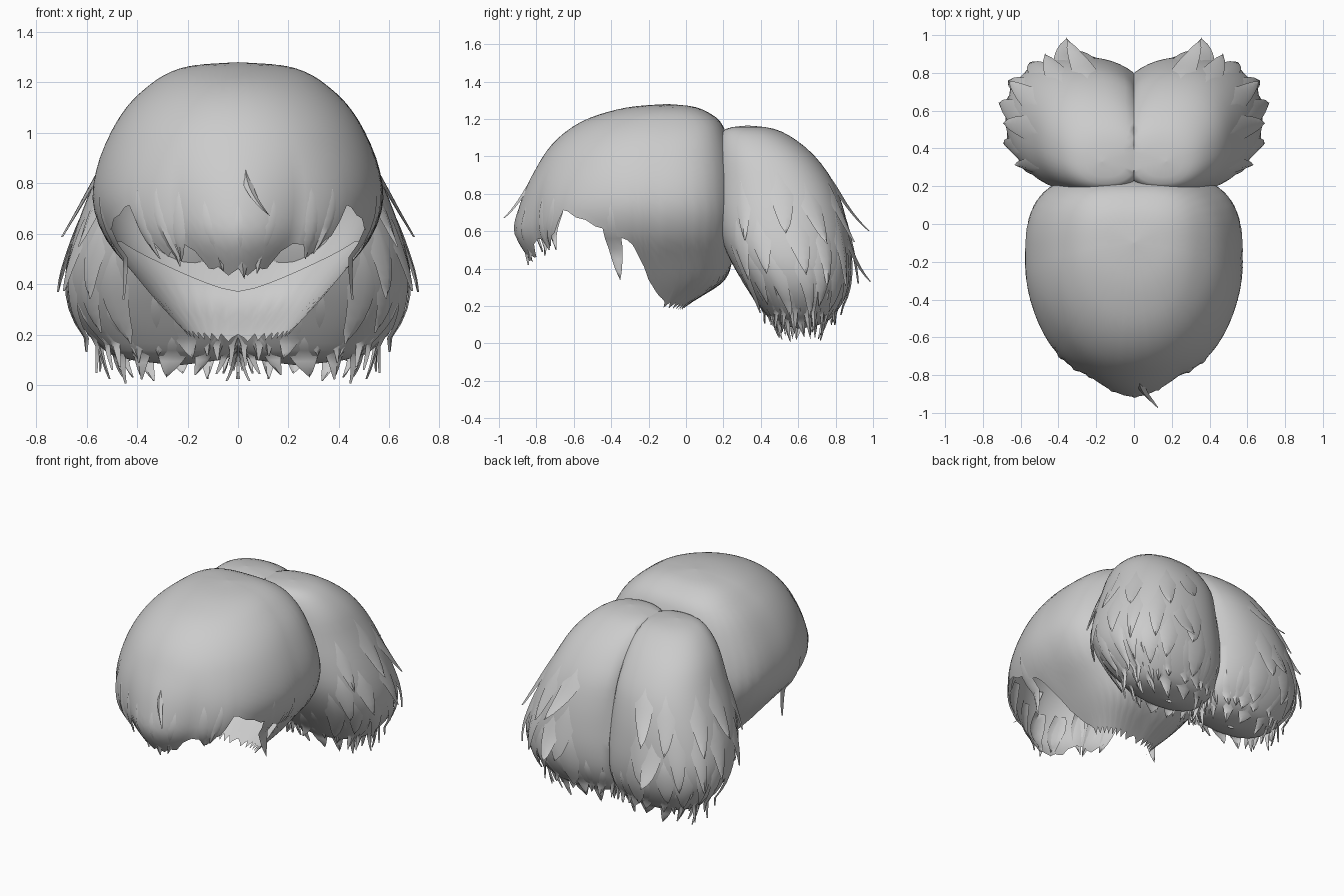
import bpy, math, random
from mathutils import Vector

if "Cube" in bpy.data.objects:
    bpy.data.objects.remove(bpy.data.objects["Cube"])

random.seed(4)
hair = bpy.data.materials.new("grey hair")
hair.diffuse_color = (0.6, 0.6, 0.6, 1)
hair.use_nodes = True
hair.node_tree.nodes["Principled BSDF"].inputs["Base Color"].default_value = hair.diffuse_color


def make(name, verts, faces, mirror=False):
    me = bpy.data.meshes.new(name)
    me.from_pydata([tuple(v) for v in verts], [], faces)
    me.materials.append(hair)
    for p in me.polygons:
        p.use_smooth = True
    me.set_sharp_from_angle(angle=math.radians(50))
    ob = bpy.data.objects.new(name, me)
    bpy.context.collection.objects.link(ob)
    if mirror:
        ob.modifiers.new("mirror", 'MIRROR').use_clip = True
    return ob


def sample(rows, s):
    """Smooth interpolation through a list of section rows."""
    n = len(rows) - 1
    i = min(int(max(s, 0)), n - 1)
    t = min(max(s - i, 0), 1)
    a, b, c, d = (rows[min(max(k, 0), n)] for k in (i - 1, i, i + 1, i + 2))
    return [0.5 * (2*q + (r - p)*t + (2*p - 5*q + 4*r - u)*t*t + (3*q - p - 3*r + u)*t**3)
            for p, q, r, u in zip(a, b, c, d)]


def solve(rows, z):
    """Row position at which the section height equals z."""
    lo, hi = 0, len(rows) - 1
    for _ in range(24):
        m = (lo + hi) / 2
        lo, hi = (m, hi) if sample(rows, m)[0] > z else (lo, m)
    return lo


def spow(v, e):
    return math.copysign(abs(v) ** e, v)


def lerp_table(tab, v):
    for (a, p), (b, q) in zip(tab, tab[1:]):
        if v <= b:
            return p + (q - p) * (v - a) / (b - a)
    return tab[-1][1]


# Cap sections: z, front y, middle y, back y, half width
CAP = [(1.28, -.1, -.1, -.1, 0), (1.268, -.27, -.11, .03, .17), (1.24, -.41, -.13, .11, .27),
       (1.19, -.55, -.15, .18, .35), (1.11, -.67, -.17, .22, .435), (1.0, -.765, -.2, .25, .505),
       (.86, -.83, -.2, .27, .56), (.72, -.86, -.2, .28, .575), (.58, -.86, -.2, .27, .525),
       (.45, -.79, -.2, .25, .42), (.33, -.7, -.2, .2, .32), (.22, -.6, -.2, .03, .22), (.15, -.55, -.2, -.06, .17)]
# Hem height by angle from the front
HEM = [(0, .43), (12, .44), (20, .5), (25, .56), (34, .5), (42, .56), (47, .71), (60, .65), (74, .58),
       (82, .53), (87, .42), (92, .27), (105, .19), (181, .17)]


def cap_point(deg, s):
    z, y0, yc, y1, x = sample(CAP, s)
    a = math.radians(deg)
    c, sn = math.cos(a), math.sin(a)
    e = 1 if c > 0 else 2 / 3.1
    px = x * spow(sn, e)
    py = yc - (yc - y0) * c if c > 0 else yc + (y1 - yc) * abs(c) ** e
    # rounded fringe bulges
    if abs(deg) < 75:
        k = min(max((.95 - z) / .35, 0), 1) * (1 - abs(deg) / 75)
        g = 1 + .08 * k * abs(math.cos(math.radians(deg * 3.6)))
        px, py = px * g, yc + (py - yc) * g
    return Vector((px, py, z)), Vector((0, yc, z))


# Puff sections: z, front y, back y, inner x, outer x
PUFF = [(1.165, .33, .33, .17, .17), (1.15, .22, .46, .0, .29), (1.10, .18, .57, -.06, .385),
        (1.0, .165, .69, -.08, .475), (.86, .16, .79, -.1, .545), (.71, .165, .845, -.1, .61),
        (.56, .19, .875, -.1, .66), (.42, .25, .885, -.1, .68), (.29, .33, .865, -.09, .65),
        (.18, .41, .81, -.05, .57), (.11, .48, .74, .03, .47), (.08, .6, .62, .22, .26)]


def puff_point(deg, s):
    z, y0, y1, x0, x1 = sample(PUFF, s)
    a = math.radians(deg)
    c = Vector(((x0 + x1) / 2, (y0 + y1) / 2, z))
    p = c + Vector(((x1 - x0) / 2 * spow(math.cos(a), .88), (y1 - y0) / 2 * spow(math.sin(a), .88), 0))
    p.x = max(p.x, 0)
    return p, c


def skin(point, ends, degs, rows, closed=True, start=0):
    """Grid surface running down each angle to its own end."""
    n = len(degs)
    verts = [point(d, start + (e - start) * r / rows)[0] for r in range(rows + 1) for d, e in zip(degs, ends)]
    faces = [(r*n + i, (r+1)*n + i, (r+1)*n + (i+1) % n, r*n + (i+1) % n)
             for r in range(rows) for i in range(n if closed else n - 1)]
    return verts, faces


def strand(out, point, rows, deg, z0, z1, width, flare, sway=0, zmin=.17):
    """Broad tapered lock that hugs a surface and lifts at its tip."""
    verts, faces = out
    steps, base = 8, len(out[0])
    for k in range(steps + 1):
        t = k / steps
        z = z0 + (z1 - z0) * t
        s = solve(rows, max(z, zmin))
        p, c = point(deg + sway * t * t, s)
        w = width * (1 - t) ** .7 * min(1, .5 + t * 1.6)
        span = math.degrees(w / max((p - c).length, .1))
        for side, off in ((-1, -.008), (0, .01 * (1 - t)), (1, -.008)):
            q, c = point(deg + sway * t * t + side * span, s)
            q = q + (q - c).normalized() * (off - .012 * (1 - t) ** 4 + .008 * t + flare * t ** 2.5)
            q.z = z
            if point is puff_point:
                q.x = max(q.x, 0)
            verts.append(q)
    for k in range(steps):
        for j in range(2):
            b = base + 3 * k + j
            faces.append((b, b + 1, b + 4, b + 3))


# Cap with jagged hem
degs = [-180 + 2.5 * i for i in range(144)]
ends = []
for d in degs:
    h = lerp_table(HEM, abs(d))
    tooth = abs((abs(d) / 2.5) % 4 - 2) / 2
    h += tooth * (.03 if abs(d) < 46 or abs(d) > 100 else .01)
    ends.append(solve(CAP, h))
make("hair_cap", *skin(cap_point, ends, degs, 26))

# Inner layer behind the nape, with a shallow pointed hem
ld = [100 + 4 * i for i in range(41)]
le = [solve(CAP, .37 + .2 * min(abs(d - 180) / 65, 1)) for d in ld]


def lining_point(deg, s):
    p, c = cap_point(deg, s)
    return c + (p - c) * .955, c


make("inner_layer", *skin(lining_point, le, ld, 10, closed=False, start=solve(CAP, .95)))

# Fringe locks and side locks hanging from the cap
locks = ([], [])
for d, z0, z1, w, f, sw in [(-43, .8, .5, .06, .0, 3), (-34, .8, .47, .06, .0, 5), (-24, .78, .49, .06, .01, -4),
                            (-13, .75, .45, .08, -.02, 6), (0, .74, .42, .09, -.03, 3), (14, .75, .44, .08, -.02, -5),
                            (30, .8, .5, .08, .0, 4), (40, .8, .52, .06, .0, -3),
                            (3, .86, .67, .03, .09, 8), (72, .78, .34, .06, .0, 4), (-72, .78, .34, .06, .0, -4)]:
    strand(locks, cap_point, CAP, d, z0, z1, w, f, sw, zmin=.5)
make("fringe_locks", *locks)

# Two rounded back puffs
pd = [7.5 * i for i in range(48)]
make("back_puff", *skin(puff_point, [len(PUFF) - 1] * 48, pd, 30), mirror=True)

# Layered broad locks on the puffs
tufts = ([], [])
for z0, z1, flare, a0, a1, count in [(.92, .56, .05, -45, 75, 4), (.72, .33, .05, -60, 100, 6),
                                     (.54, .18, .04, -70, 105, 8)]:
    for i in range(count):
        d = a0 + (a1 - a0) * (i + random.uniform(.35, .65)) / count
        strand(tufts, puff_point, PUFF, d, z0 + random.uniform(-.05, .05), z1 + random.uniform(-.05, .05),
               random.uniform(.075, .1), flare * random.uniform(.5, 1.1), random.uniform(-7, 7))
# long rear tips
strand(tufts, puff_point, PUFF, 86, .9, .60, .07, .11, -3)
strand(tufts, puff_point, PUFF, 80, .6, .33, .07, .11, 4)
make("puff_locks", *tufts, mirror=True)

# Ragged lower edge of the puffs, longest at the outer and inner sides
edge = ([], [])
for i in range(24):
    d = 360 * (i + random.uniform(.3, .7)) / 24
    tip = .02 + .09 * abs(math.sin(math.radians(d))) + random.uniform(-.015, .02)
    strand(edge, puff_point, PUFF, d, random.uniform(.3, .38), tip,
           random.uniform(.045, .06), random.uniform(-.06, .0), random.uniform(-8, 8))
for i in range(12):
    strand(edge, puff_point, PUFF, 30 * i, .2, random.uniform(0, .05), .05, -.04, 8, zmin=.12)
make("puff_edge_locks", *edge, mirror=True)
